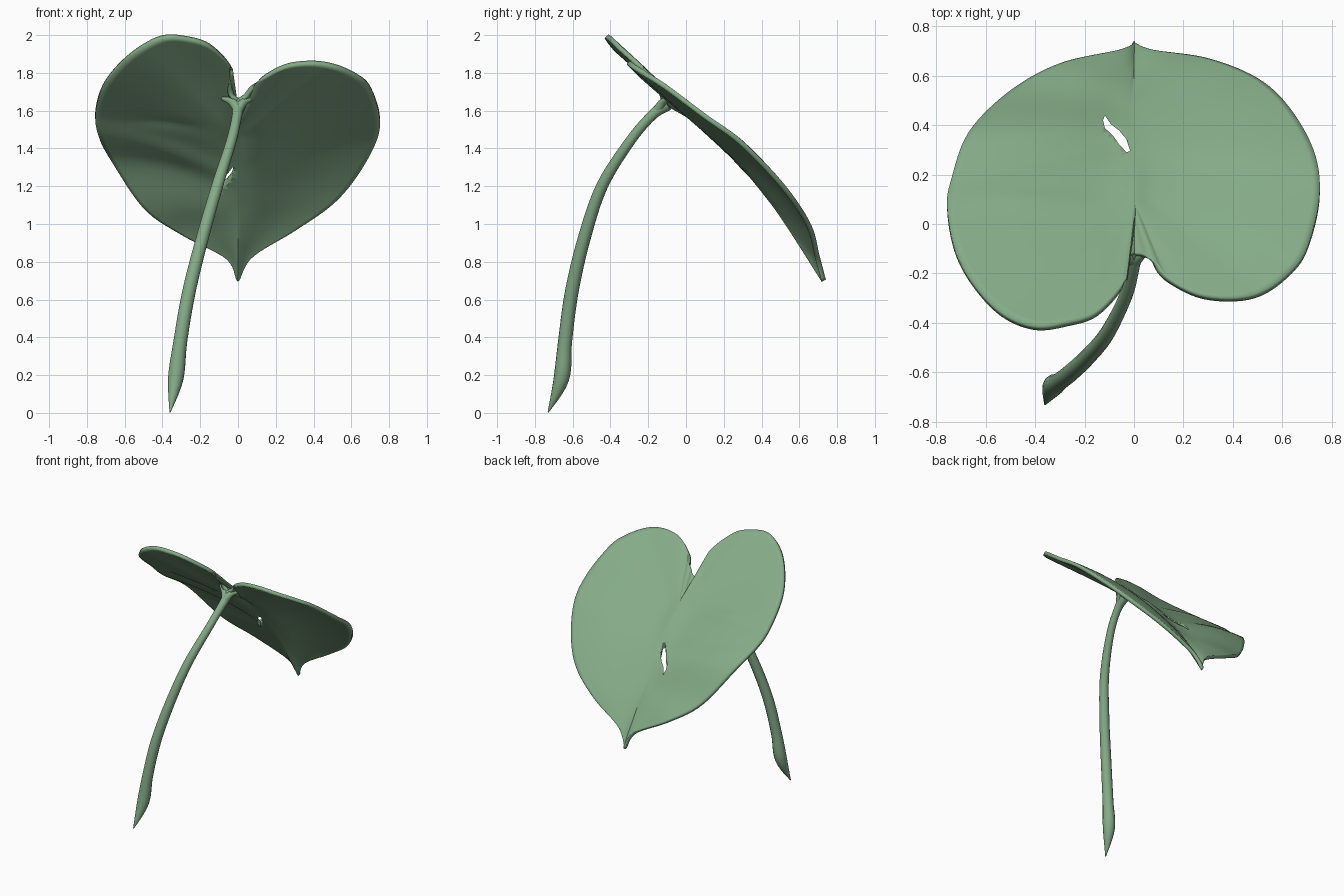
import bpy, bmesh, math
from mathutils import Vector

if "Cube" in bpy.data.objects:
    bpy.data.objects.remove(bpy.data.objects["Cube"])

green = bpy.data.materials.new("leaf green")
green.diffuse_color = (0.235, 0.41, 0.245, 1)
green.use_nodes = True
green.node_tree.nodes["Principled BSDF"].inputs["Base Color"].default_value = green.diffuse_color


def spline(pts, t):
    """Catmull-Rom point at t in 0..1."""
    n = len(pts) - 1
    i = min(int(t * n), n - 1)
    f = t * n - i
    p = [Vector(pts[max(0, min(n, i + k))]) for k in (-1, 0, 1, 2)]
    return 0.5 * (2 * p[1] + (p[2] - p[0]) * f + (2 * p[0] - 5 * p[1] + 4 * p[2] - p[3]) * f ** 2
                  + (3 * p[1] - p[0] - 3 * p[2] + p[3]) * f ** 3)


def finish(name, bm):
    me = bpy.data.meshes.new(name)
    bmesh.ops.recalc_face_normals(bm, faces=bm.faces[:])
    bm.to_mesh(me)
    bm.free()
    ob = bpy.data.objects.new(name, me)
    bpy.context.collection.objects.link(ob)
    me.materials.append(green)
    bpy.ops.object.select_all(action='DESELECT')
    ob.select_set(True)
    bpy.context.view_layer.objects.active = ob
    bpy.ops.object.shade_smooth_by_angle(angle=math.radians(50))
    return ob


def tube(name, pts, steps, sides=14):
    """Tapered round tube; each point is x, y, z, radius."""
    bm = bmesh.new()
    rings = []
    for i in range(steps + 1):
        t = i / steps
        p = spline(pts, t)
        d = spline(pts, min(1, t + .01)) - spline(pts, max(0, t - .01))
        d = d.to_3d().normalized()
        a = d.cross(Vector((0.3, 1, 0.2))).normalized()
        b = d.cross(a)
        rings.append([bm.verts.new(p.to_3d() + max(p[3], .002) * (a * math.cos(k * math.tau / sides)
                      + b * math.sin(k * math.tau / sides))) for k in range(sides)])
    for r, s in zip(rings, rings[1:]):
        for k in range(sides):
            bm.faces.new((r[k], r[(k + 1) % sides], s[(k + 1) % sides], s[k]))
    bm.faces.new(rings[0])
    bm.faces.new(rings[-1])
    return finish(name, bm)


# Blade outline halves, from the notch round to the tip
midrib = [(0, -.125, 1.655), (0, .09, 1.50), (0, .30, 1.28), (0, .515, 1.01), (0, .73, .70)]
right = [(0, -.125, 1.655), (.04, -.13, 1.68), (.08, -.16, 1.73), (.14, -.23, 1.78),
         (.26, -.29, 1.84), (.40, -.305, 1.855), (.52, -.28, 1.835), (.63, -.20, 1.785),
         (.70, -.10, 1.72), (.75, .10, 1.57), (.73, .28, 1.44), (.63, .46, 1.26),
         (.50, .58, 1.11), (.30, .66, .97), (.075, .695, .83), (0, .73, .70)]
left = [(0, -.125, 1.655), (-.038, -.13, 1.69), (-.048, -.18, 1.76), (-.045, -.25, 1.84),
        (-.15, -.365, 1.945), (-.27, -.405, 1.985), (-.40, -.42, 1.99), (-.53, -.37, 1.925),
        (-.64, -.26, 1.83), (-.72, -.12, 1.72), (-.755, .05, 1.59), (-.74, .17, 1.48),
        (-.67, .36, 1.34), (-.50, .53, 1.09), (-.30, .64, .95), (-.06, .695, .82), (0, .73, .70)]

# Blade: rows run from the midrib fold out to the rim, curved up as a shallow trough
bm = bmesh.new()
NU, NV = 100, 26
for outline in (right, left):
    grid = []
    for i in range(NU + 1):
        u = i / NU
        base = spline(midrib, .22 * (1 - math.exp(-25 * u)) / (1 - math.exp(-25)) + .78 * u ** 2.4)
        edge = spline(outline, u)
        size = (edge - base).length
        row = []
        for j in range(NV + 1):
            v = j / NV
            p = base.lerp(edge, v)
            rise = edge.z - (base.z + (edge.y - base.y) * -1.1)
            p.z += rise * (v * (1 - v)) * .75 + .03 * size * math.sin(math.pi * v)
            # rounded bottom of the fold, fading towards notch and tip
            fade = max(0, min(1, (p.y + .1) / .25, (.73 - p.y) / .25))
            p.z += .03 * fade * math.exp(-(abs(p.x) / .06) ** 1.5)
            # soft crease across the left lobe
            p.z += .015 * math.exp(-((p.y - .085) / .035) ** 2 - ((p.x + .4) / .17) ** 2)
            row.append(bm.verts.new(p))
        grid.append(row)
    for a, b in zip(grid, grid[1:]):
        for j in range(NV):
            bm.faces.new((a[j], b[j], b[j + 1], a[j + 1]))
bmesh.ops.remove_doubles(bm, verts=bm.verts[:], dist=.0008)
blade = finish("leaf_blade", bm)
solid = blade.modifiers.new("thickness", 'SOLIDIFY')
solid.thickness = .026
solid.offset = 0

# Torn slit beside the midrib
tear = [(-.118, .44), (-.095, .405), (-.06, .378), (-.032, .345), (-.015, .295), (-.03, .29),
        (-.06, .322), (-.085, .358), (-.118, .388), (-.125, .42)]
bm = bmesh.new()
f = bm.faces.new([bm.verts.new((x, y, .9)) for x, y in tear])
top = bmesh.ops.extrude_face_region(bm, geom=[f])['geom']
bmesh.ops.translate(bm, vec=(0, 0, .8), verts=[g for g in top if isinstance(g, bmesh.types.BMVert)])
cutter = finish("tear_cutter", bm)
cut = blade.modifiers.new("tear", 'BOOLEAN')
cut.operation = 'DIFFERENCE'
cut.solver = 'EXACT'
cut.object = cutter
bpy.ops.object.select_all(action='DESELECT')
blade.select_set(True)
bpy.context.view_layer.objects.active = blade
for m in [m.name for m in blade.modifiers]:
    bpy.ops.object.modifier_apply(modifier=m)
bpy.data.objects.remove(cutter)

# Curved stalk with a pointed foot
tube("stalk", [(-.36, -.73, .003, .003), (-.33, -.66, .18, .041), (-.305, -.64, .38, .037),
               (-.26, -.605, .64, .036), (-.19, -.54, .92, .034), (-.11, -.445, 1.2, .031),
               (-.035, -.295, 1.44, .027), (-.005, -.18, 1.575, .027), (0, -.10, 1.635, .036)], 48)

# Short veins where the stalk spreads into the blade
for side, name in ((1, "vein_right"), (-1, "vein_left")):
    tube(name, [(0, -.155, 1.60, .025), (side * .03, -.12, 1.645, .022),
                (side * .085, -.09, 1.665, .008)], 10, 10)
